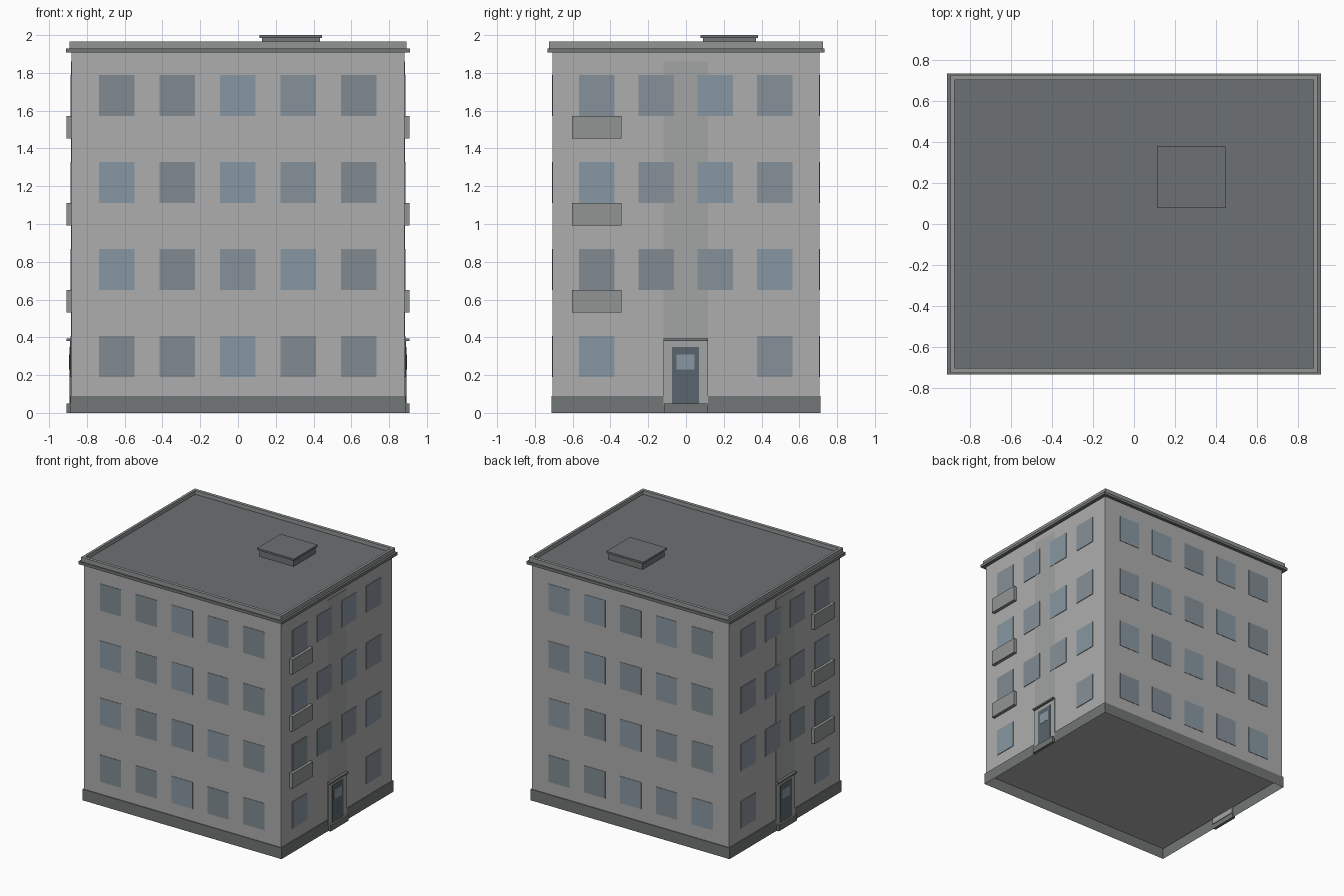
import bpy, bmesh, random

if "Cube" in bpy.data.objects:
    bpy.data.objects.remove(bpy.data.objects["Cube"])

random.seed(4)


def material(name, rgb):
    m = bpy.data.materials.new(name)
    m.diffuse_color = (*rgb, 1)
    m.use_nodes = True
    m.node_tree.nodes["Principled BSDF"].inputs["Base Color"].default_value = m.diffuse_color
    return m


WALL = material("wall_grey", (0.42, 0.42, 0.42))
STRIP = material("strip_grey", (0.36, 0.37, 0.37))
TRIM = material("trim_grey", (0.17, 0.18, 0.18))
BALCONY = material("balcony_grey", (0.29, 0.30, 0.30))
ROOF = material("roof_grey", (0.15, 0.165, 0.175))
DOOR = material("door_grey", (0.10, 0.13, 0.15))
GLASS = [material(f"glass_{i}", c) for i, c in enumerate(
    [(0.22, 0.26, 0.29), (0.25, 0.31, 0.36), (0.24, 0.28, 0.32)])]


def box(name, x, y, z, mat, open_bottom=False):
    """Box from (min, max) ranges on each axis."""
    bm = bmesh.new()
    bmesh.ops.create_cube(bm, size=1)
    for v in bm.verts:
        v.co = [r[0] if c < 0 else r[1] for c, r in zip(v.co, (x, y, z))]
    if open_bottom:
        bm.normal_update()
        bmesh.ops.delete(bm, geom=[f for f in bm.faces if f.normal.z < -0.5], context='FACES_ONLY')
    me = bpy.data.meshes.new(name)
    bm.to_mesh(me)
    bm.free()
    me.materials.append(mat)
    ob = bpy.data.objects.new(name, me)
    bpy.context.collection.objects.link(ob)
    return ob


def side_box(name, depth, y, z, mat):
    """Same box on the right and left facades; depth is the |x| range."""
    box(name + "_right", depth, y, z, mat)
    box(name + "_left", (-depth[1], -depth[0]), y, z, mat)


# Main body and open-bottomed plinth
box("building_body", (-0.881, 0.881), (-0.707, 0.707), (0.086, 1.91), WALL)
box("plinth", (-0.888, 0.888), (-0.713, 0.713), (0, 0.09), TRIM, open_bottom=True)

# Cornice, roof deck and parapet
box("cornice", (-0.91, 0.91), (-0.733, 0.733), (1.907, 1.93), TRIM)
box("roof_deck", (-0.88, 0.88), (-0.71, 0.71), (1.925, 1.933), ROOF)
for s, n in ((-1, "a"), (1, "b")):
    box("parapet_long_" + n, (-0.893, 0.893), sorted((s * 0.70, s * 0.725)), (1.928, 1.965), BALCONY)
    box("parapet_short_" + n, sorted((s * 0.873, s * 0.893)), (-0.70, 0.70), (1.928, 1.965), BALCONY)

# Roof hatch
box("roof_hatch_base", (0.128, 0.434), (0.09, 0.37), (1.93, 1.985), TRIM)
box("roof_hatch_cap", (0.115, 0.445), (0.078, 0.38), (1.985, 2.0), ROOF)

# Windows, four floors on every facade
for floor in range(4):
    zc = 0.298 + 0.4605 * floor
    z = (zc - 0.108, zc + 0.108)
    for i in range(5):
        xc = -0.642 + 0.32 * i
        x = (xc - 0.094, xc + 0.094)
        box(f"front_window_{floor}_{i}", x, (-0.71, -0.70), z, random.choice(GLASS))
        box(f"back_window_{floor}_{i}", x, (0.70, 0.71), z, random.choice(GLASS))
    for i, yc in enumerate((-0.473, -0.158, 0.154, 0.469)):
        if floor == 0 and i in (1, 2):
            continue
        side_box(f"side_window_{floor}_{i}", (0.875, 0.886), (yc - 0.094, yc + 0.094), z,
                 random.choice(GLASS))
    # Balcony panel under the first window of each upper floor
    if floor:
        side_box(f"balcony_{floor}", (0.88, 0.908), (-0.603, -0.342), (zc - 0.228, zc - 0.107), BALCONY)

# Stair strip, entrance surround, door, canopy and step
side_box("stair_strip", (0.875, 0.884), (-0.12, 0.116), (0.38, 1.86), STRIP)
side_box("entrance_surround", (0.88, 0.890), (-0.12, 0.116), (0.04, 0.385), STRIP)
side_box("door", (0.885, 0.893), (-0.073, 0.07), (0.05, 0.35), DOOR)
side_box("door_glass", (0.89, 0.895), (-0.05, 0.046), (0.23, 0.31), GLASS[1])
side_box("door_canopy", (0.88, 0.907), (-0.12, 0.116), (0.38, 0.393), TRIM)
side_box("door_step", (0.885, 0.908), (-0.116, 0.113), (0, 0.05), TRIM)
